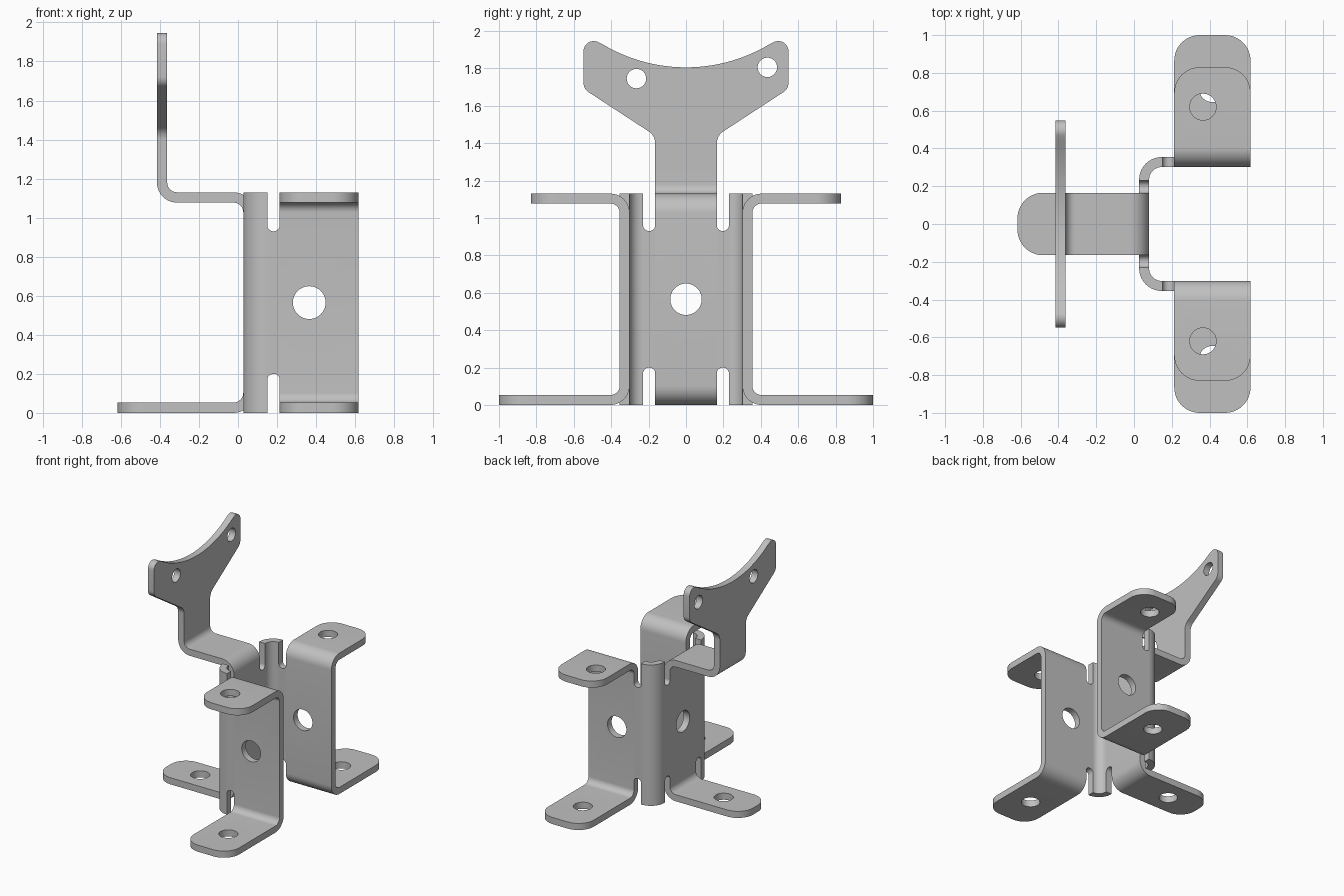
import bpy, bmesh, math
from mathutils import Vector, Matrix

if "Cube" in bpy.data.objects:
    bpy.data.objects.remove(bpy.data.objects["Cube"])

T = 0.053                    # sheet thickness
TOP = 1.13                   # height of the channel
X0, X1 = 0.213, 0.617        # side strips along x
HALF = 0.165                 # half width of the centre strip
BACK, SIDE = 0.0535, 0.328   # mid planes of the walls

steel = bpy.data.materials.new("grey_steel")
steel.use_nodes = True
GREY = (0.53, 0.53, 0.53, 1)
steel.diffuse_color = GREY
steel.node_tree.nodes["Principled BSDF"].inputs["Base Color"].default_value = GREY


def rounded(corners, seg=10):
    """Closed outline from (u, v, radius) corners."""
    out, n = [], len(corners)
    for i, (u, v, r) in enumerate(corners):
        p = Vector((u, v))
        if r <= 0:
            out.append(p)
            continue
        d1 = (Vector(corners[i - 1][:2]) - p).normalized()
        d2 = (Vector(corners[(i + 1) % n][:2]) - p).normalized()
        ang = d1.angle(d2)
        start = p + d1 * r / math.tan(ang / 2)
        end = p + d2 * r / math.tan(ang / 2)
        c = p + (d1 + d2).normalized() * r / math.sin(ang / 2)
        a, b = start - c, end - c
        turn = math.copysign(math.pi - ang, a.x * b.y - a.y * b.x)
        out += [c + Matrix.Rotation(turn * k / seg, 2) @ a for k in range(seg + 1)]
    return out


def ribbon(path, r):
    """Sheet profile along a right-angled path, bent at mid radius r."""
    pts = [Vector(p) for p in path]
    dirs = [(b - a).normalized() for a, b in zip(pts, pts[1:])]
    sides = []
    for h in (T / 2, -T / 2):
        line = []
        for i, p in enumerate(pts):
            if 0 < i < len(pts) - 1:
                d, e = dirs[i - 1], dirs[i]
                n = Vector((-d.y - e.y, d.x + e.x))
                rad = r - math.copysign(1, d.x * e.y - d.y * e.x) * h
            else:
                d = dirs[0] if i == 0 else dirs[-1]
                n, rad = Vector((-d.y, d.x)), 0
            q = p + n * h
            line.append((q.x, q.y, rad))
        sides.append(line)
    return rounded(sides[0] + sides[1][::-1])


def circle(u, v, r, n=40):
    return [(u + r * math.cos(2 * math.pi * k / n), v + r * math.sin(2 * math.pi * k / n))
            for k in range(n)]


def prism(name, outline, axis, lo, hi):
    """Extrude a 2D outline along the axis from lo to hi."""
    place = {"x": lambda u, v, w: (w, u, v),
             "y": lambda u, v, w: (u, w, v),
             "z": lambda u, v, w: (u, v, w)}[axis]
    lo, hi = min(lo, hi), max(lo, hi)
    bm = bmesh.new()
    face = bm.faces.new([bm.verts.new(place(u, v, lo)) for u, v in outline])
    new = bmesh.ops.extrude_face_region(bm, geom=[face])["geom"]
    shift = Vector(place(0, 0, hi - lo))
    bmesh.ops.translate(bm, vec=shift, verts=[g for g in new if isinstance(g, bmesh.types.BMVert)])
    bmesh.ops.recalc_face_normals(bm, faces=bm.faces)
    me = bpy.data.meshes.new(name)
    bm.to_mesh(me)
    bm.free()
    me.materials.append(steel)
    ob = bpy.data.objects.new(name, me)
    bpy.context.scene.collection.objects.link(ob)
    return ob


def cut(ob, outline, axis, lo, hi):
    """Subtract an extruded outline from the part."""
    cutter = prism("cutter", outline, axis, lo, hi)
    cutter.hide_render = True
    mod = ob.modifiers.new("cut", "BOOLEAN")
    mod.operation, mod.solver, mod.object = "DIFFERENCE", "EXACT", cutter
    bpy.context.view_layer.objects.active = ob
    bpy.ops.object.modifier_apply(modifier=mod.name)
    bpy.data.objects.remove(cutter)


def round_corner(ob, x, y, sx, sy, lo, hi, r=0.135, e=0.02):
    """Round off a flange corner; sx, sy point into the flange."""
    arc = [(x + sx * r * (1 - math.sin(a)), y + sy * r * (1 - math.cos(a)))
           for a in (math.pi / 2 * k / 12 for k in range(13))]
    out = [(x - sx * e, y - sy * e), (x + sx * r, y - sy * e)] + arc + [(x - sx * e, y + sy * r)]
    cut(ob, out, "z", lo, hi)


def notch(ob, u, r, axis, lo, hi):
    """Round-ended relief slots at the bottom and top."""
    for end, tip in ((-0.05, 0.2), (TOP + 0.05, 0.93)):
        rr = r * 0.98
        cut(ob, rounded([(u - r, end, 0), (u + r, end, 0), (u + r, tip, rr), (u - r, tip, rr)]),
            axis, lo, hi)


LOW, HIGH = T / 2, TOP - T / 2
parts = []

for s, tag in ((-1, "front"), (1, "rear")):
    # Side wall with its bottom and top flanges
    wall = prism(tag + "_side_wall", ribbon(
        [(s * 1.0, LOW), (s * SIDE, LOW), (s * SIDE, HIGH), (s * 0.83, HIGH)], 0.0765), "x", X0, X1)
    for tip, lo, hi, hx, hy in ((1.0, -0.1, 0.2, 0.415, 0.715), (0.83, 0.95, 1.25, 0.365, 0.62)):
        round_corner(wall, X0, s * tip, 1, -s, lo, hi)
        round_corner(wall, X1, s * tip, -1, -s, lo, hi)
        cut(wall, circle(hx, s * hy, 0.07), "z", lo, hi)
    cut(wall, circle(0.365, 0.565, 0.084), "y", s * 0.25, s * 0.42)

    # Rounded corner post with relief slots
    post = prism(tag + "_corner_post", ribbon(
        [(BACK, s * HALF), (BACK, s * SIDE), (X0, s * SIDE)], 0.0935), "z", 0, TOP)
    notch(post, 0.182, 0.032, "y", s * 0.28, s * 0.38)
    notch(post, s * 0.197, 0.0325, "x", 0.01, 0.10)
    parts += [wall, post]

# Centre strip: bottom tab, back wall, top arm and upright
FAN = -0.389
JOIN = 1.25
strip = prism("centre_strip", ribbon(
    [(-0.617, LOW), (BACK, LOW), (BACK, HIGH), (FAN, HIGH), (FAN, JOIN)], 0.0765), "y", -HALF, HALF)
for s in (-1, 1):
    round_corner(strip, -0.617, s * HALF, 1, -s, -0.1, 0.2)
cut(strip, circle(-0.335, 0, 0.07), "z", -0.1, 0.2)
cut(strip, circle(0, 0.565, 0.084), "x", -0.05, 0.15)

# Cradle plate with a concave top edge and two holes
half = [(HALF, JOIN, 0), (HALF, 1.44, 0.075), (0.548, 1.69, 0.06), (0.548, 1.981, 0.055)]
R = 0.867
arc = [(y, 1.805 + R - math.sqrt(R * R - y * y), 0) for y in (0.44 - 0.88 * k / 32 for k in range(33))]
mirror = [(-u, v, r) for u, v, r in reversed(half)]
plate = prism("cradle_plate", rounded(half + arc + mirror), "x", FAN - T / 2, FAN + T / 2)
for y, z in ((-0.265, 1.745), (0.435, 1.805)):
    cut(plate, circle(y, z, 0.052), "x", FAN - 0.1, FAN + 0.1)
parts += [strip, plate]

# Smooth bends, sharp sheet edges
bpy.ops.object.select_all(action="DESELECT")
for ob in parts:
    ob.select_set(True)
bpy.context.view_layer.objects.active = plate
bpy.ops.object.shade_smooth_by_angle(angle=math.radians(30))
